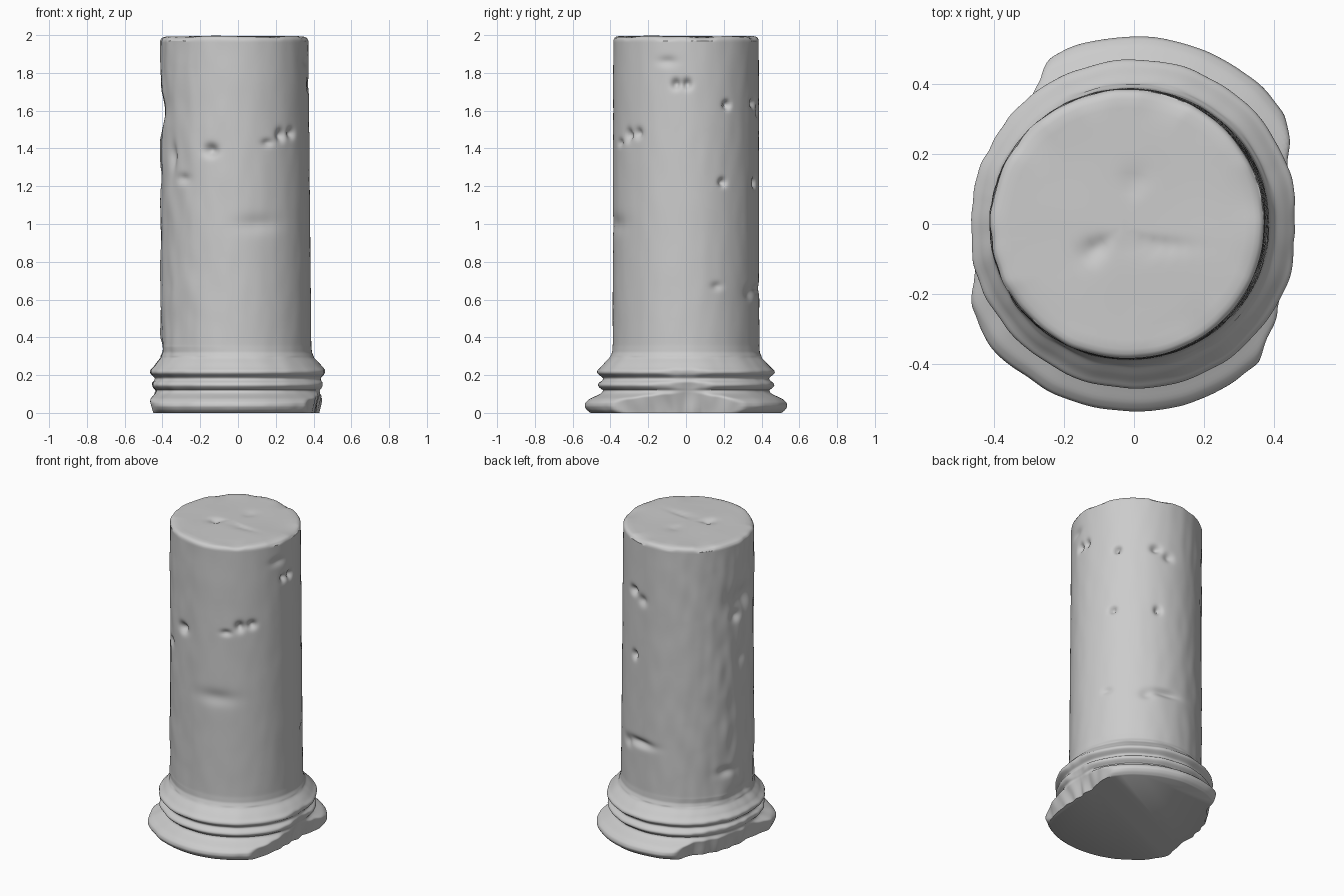
import bpy, bmesh, math
from mathutils import Vector, noise

SEG = 240

# Moulded base and shaft: (height, radius)
PROFILE = [(0, .505), (.015, .525), (.035, .537), (.055, .532), (.075, .51), (.095, .465),
           (.105, .447), (.12, .438), (.13, .455), (.145, .468), (.16, .462), (.172, .442),
           (.185, .438), (.197, .455), (.21, .471), (.225, .469), (.24, .452), (.265, .43),
           (.29, .405), (.32, .391), (.36, .388), (2, .385)]

# Broken outline of the foot: (angle, greatest radius)
FOOT = [(0, .40), (12, .415), (22, .455), (30, .495), (36, .525), (45, .545), (110, .545),
        (116, .53), (123, .475), (131, .435), (145, .425), (160, .42), (180, .415), (190, .425),
        (200, .46), (207, .50), (214, .53), (225, .545), (300, .535), (312, .53), (320, .485),
        (330, .45), (345, .42), (360, .40)]

# Pits and scars in the shaft: (angle, height, half width, half height, depth)
DENTS = [(251, 1.39, .035, .03, .035), (308, 1.47, .025, .03, .03), (296, 1.43, .03, .018, .015),
         (213, 1.36, .03, .06, .02), (226, 1.24, .04, .025, .015), (287, 1.0, .11, .045, .012),
         (352, 1.74, .022, .025, .03), (1, 1.74, .022, .025, .03), (345, 1.86, .05, .025, .012),
         (34, 1.63, .02, .02, .035), (30, 1.22, .02, .02, .03), (319, 1.48, .025, .025, .025),
         (68, 1.64, .03, .025, .03), (80, 1.60, .03, .03, .02), (70, 1.22, .02, .025, .03),
         (78, .66, .09, .025, .025), (60, .63, .04, .03, .015), (160, .5, .06, .03, .015),
         (182, 1.60, .11, .075, .035), (172, 1.50, .04, .03, .02), (178, 1.22, .04, .05, .012),
         (180, .35, .08, .035, .015), (25, .67, .03, .02, .012)]


def lerp_table(table, t):
    for (a, va), (b, vb) in zip(table, table[1:]):
        if t <= b:
            return va + (vb - va) * (t - a) / (b - a)
    return table[-1][1]


def smooth_sample(table, t, w):
    return sum(lerp_table(table, t + k * w) for k in (-1, 0, 1)) / 3 if t > w else lerp_table(table, t)


def surface(deg, z):
    """Weathered point on the outside of the column."""
    a = math.radians(deg)
    d = Vector((math.cos(a), math.sin(a), z))
    r = smooth_sample(PROFILE, z, .004)
    if z < .3:
        limit = lerp_table(FOOT, deg) + .25 * z + .012 * noise.noise(d * 7)
        # soft minimum blends the break into the moulding
        h = max(0, .02 - abs(r - limit)) / .02
        r = min(r, limit) - h * h * .005
        r += .004 * noise.noise(d * 5)
    west = max(0, -d.x)
    r += (.0015 + .005 * west) * noise.noise(d * 6)
    for da, dz, w, ht, dep in DENTS:
        v = (z - dz) / ht
        if abs(v) < 2.5:
            u = ((deg - da + 180) % 360 - 180) * .00675 / w
            if abs(u) < 2.5:
                r -= dep * math.exp(-u * u - v * v)
    k = min(1, max(0, (z - .25) / .1))
    t = z / 2
    return Vector(((r + .012 * k * (1 - t * .5)) * d.x - k * (.009 + .01 * t), r * d.y, z))


bm = bmesh.new()
rings = []
heights = [.36 * i / 72 for i in range(72)] + [.36 + 1.61 * i / 160 for i in range(161)]
angles = [360 * i / SEG for i in range(SEG)]
for z in heights:
    rings.append([bm.verts.new(surface(a, z)) for a in angles])

# Worn rim and uneven top face
rim = [surface(a, 1.97) for a in angles]
for f, drop in ((.996, .018), (.985, .009), (.965, .004), (.93, 0), (.86, 0), (.76, 0), (.65, 0),
                (.55, 0), (.46, 0), (.38, 0), (.3, 0), (.22, 0), (.14, 0), (.06, 0)):
    ring = []
    for p in rim:
        x, y = -.018 + (p.x + .018) * f, p.y * f
        chip = max(0, noise.noise(Vector((x * 6, y * 6, 3)))) * .025 * max(0, (f - .8) / .2)
        pit = .02 * math.exp(-((x + .11) / .03) ** 2 - ((y + .07) / .03) ** 2)
        pit += .008 * math.exp(-((x - .06) / .09) ** 2 - ((y + .06) / .02) ** 2)
        pit += .008 * math.exp(-(x / .04) ** 2 - ((y - .12) / .03) ** 2)
        z = 1.994 - drop - chip - pit + .006 * noise.noise(Vector((x * 4, y * 4, 8)))
        ring.append(bm.verts.new((x, y, max(z, 1.97))))
    rings.append(ring)

for lo, hi in zip(rings, rings[1:]):
    for i in range(SEG):
        j = (i + 1) % SEG
        bm.faces.new((lo[i], lo[j], hi[j], hi[i]))

# Flat underside and centre of the top
bm.faces.new(rings[0][::-1])
bm.faces.new(rings[-1])

mesh = bpy.data.meshes.new("broken_column")
bm.to_mesh(mesh)
bm.free()
column = bpy.data.objects.new("broken_column", mesh)
bpy.context.collection.objects.link(column)
bpy.context.view_layer.objects.active = column
column.select_set(True)
bpy.ops.object.shade_smooth_by_angle(angle=math.radians(45))
